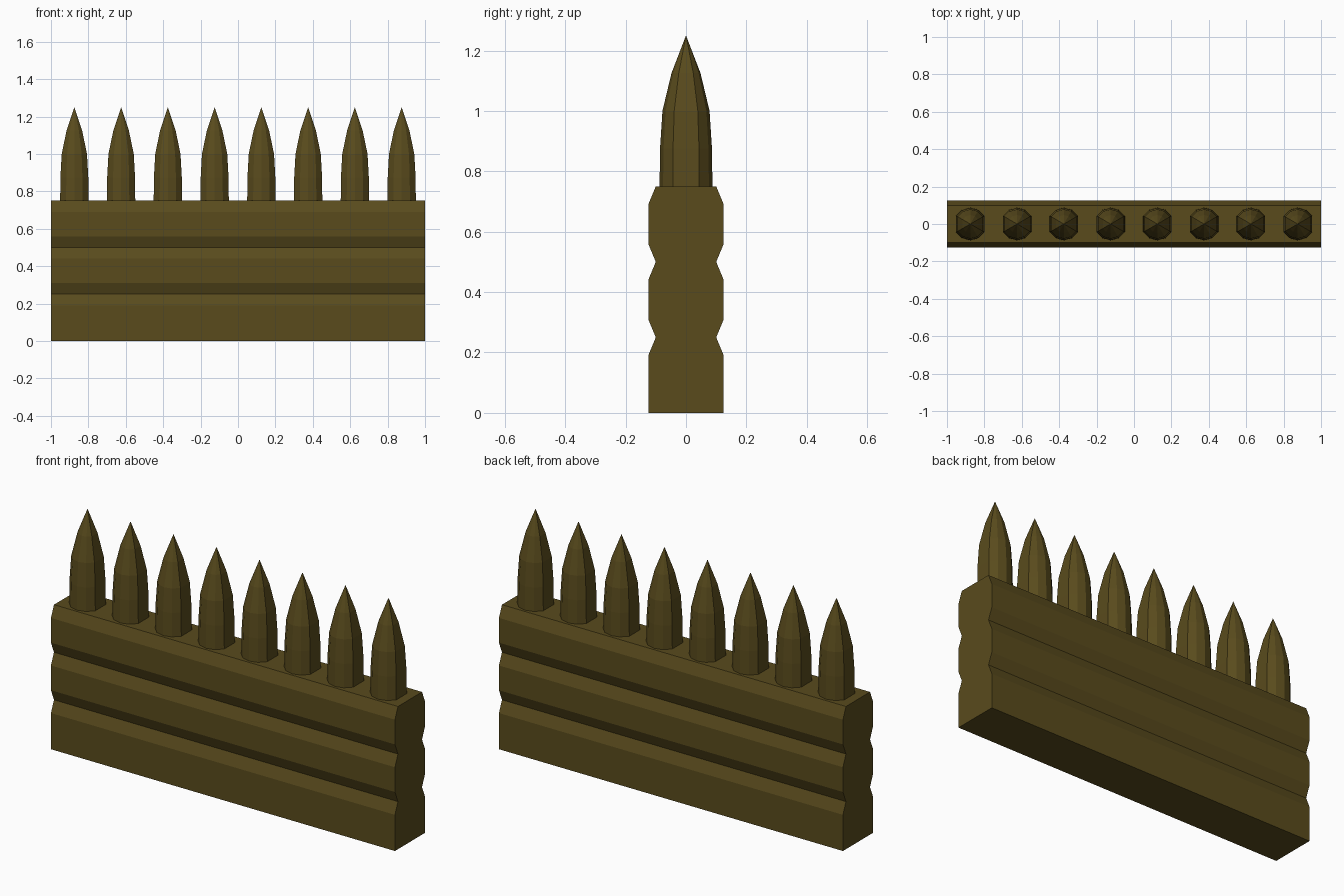
import bpy, bmesh
from math import sin, cos, radians

if "Cube" in bpy.data.objects:
    bpy.data.objects.remove(bpy.data.objects["Cube"])

mat = bpy.data.materials.new("dark_wood")
mat.diffuse_color = (0.10, 0.07, 0.012, 1)
mat.use_nodes = True
mat.node_tree.nodes["Principled BSDF"].inputs["Base Color"].default_value = mat.diffuse_color


def make_object(name, bm):
    bmesh.ops.recalc_face_normals(bm, faces=bm.faces)
    mesh = bpy.data.meshes.new(name)
    bm.to_mesh(mesh)
    bm.free()
    mesh.materials.append(mat)
    obj = bpy.data.objects.new(name, mesh)
    bpy.context.collection.objects.link(obj)
    return obj


# Wall base: grooved half profile (y, z) mirrored and extruded along x
half = [(0.125, 0), (0.125, 0.19), (0.10, 0.25), (0.125, 0.31), (0.125, 0.44),
        (0.10, 0.50), (0.125, 0.56), (0.125, 0.69), (0.10, 0.75)]
outline = half + [(-y, z) for y, z in reversed(half)]
bm = bmesh.new()
end = bm.faces.new([bm.verts.new((-1, y, z)) for y, z in outline])
ext = bmesh.ops.extrude_face_region(bm, geom=[end], use_keep_orig=True)
bmesh.ops.translate(bm, vec=(2, 0, 0),
                    verts=[g for g in ext["geom"] if isinstance(g, bmesh.types.BMVert)])
make_object("wall_base", bm)

# Spikes: ten-sided section, a twelve-gon with its two x corners cut flat
angles = [radians(a) for a in range(0, 360, 30) if a % 180]
rings = [(0.75, 0.0875), (0.875, 0.086), (1.0, 0.078), (1.125, 0.048)]


def spike(name, x):
    bm = bmesh.new()
    loops = [[bm.verts.new((x + r * cos(a), r * sin(a), z)) for a in angles]
             for z, r in rings]
    tip = bm.verts.new((x, 0, 1.25))
    n = len(angles)
    bm.faces.new(loops[0])
    for i in range(n):
        j = (i + 1) % n
        for lo, hi in zip(loops, loops[1:]):
            bm.faces.new((lo[i], lo[j], hi[j], hi[i]))
        bm.faces.new((loops[-1][i], loops[-1][j], tip))
    return make_object(name, bm)


for k in range(8):
    spike(f"spike_{k + 1}", -0.875 + 0.25 * k)
